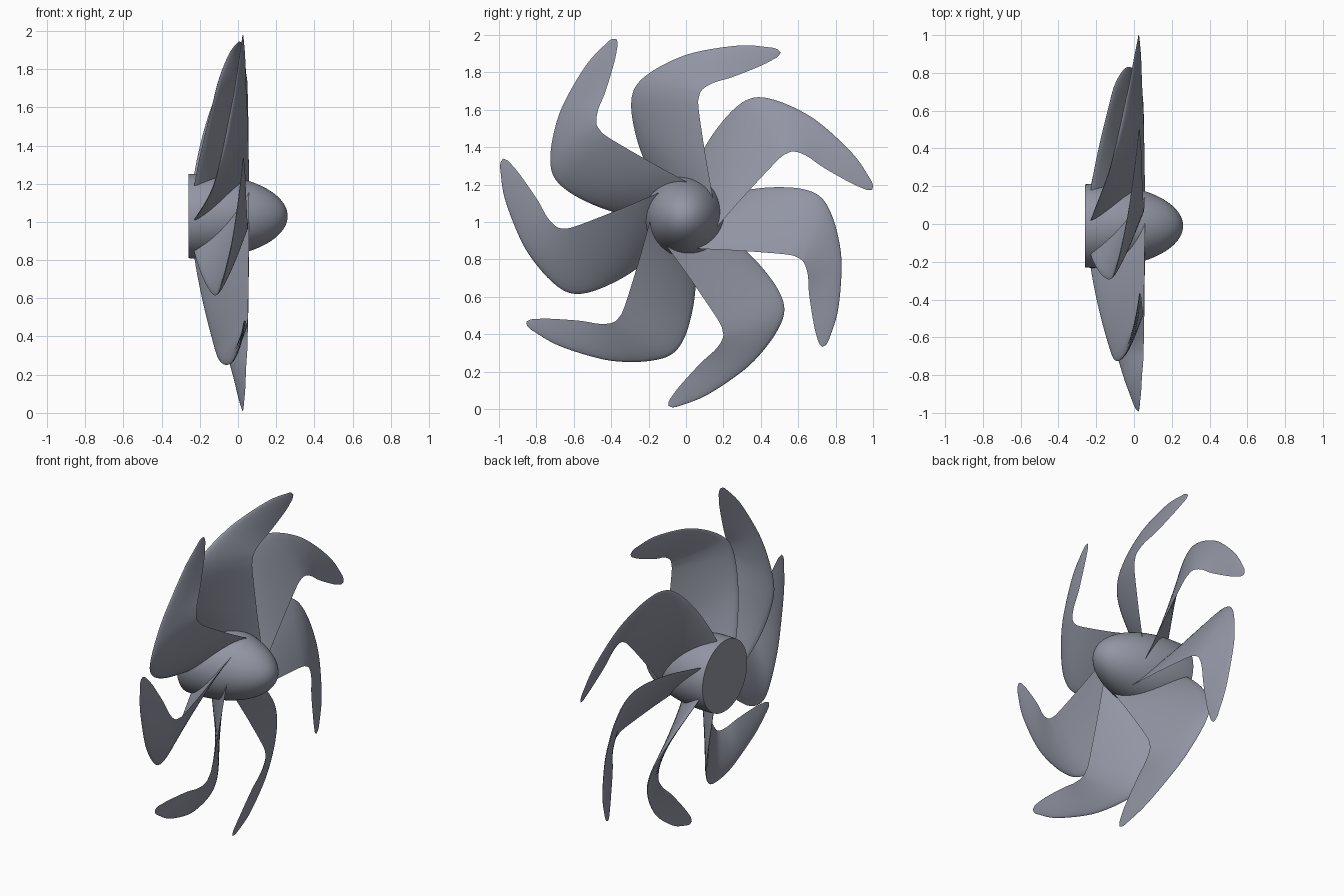
import bpy, bmesh, math
from mathutils import Vector, Matrix

if "Cube" in bpy.data.objects:
    bpy.data.objects.remove(bpy.data.objects["Cube"])

CENTRE = Vector((0, -0.01, 1.03))
BLADES = 7

metal = bpy.data.materials.new("dark_metal")
metal.diffuse_color = (0.29, 0.305, 0.37, 1)
metal.use_nodes = True
metal.node_tree.nodes["Principled BSDF"].inputs["Base Color"].default_value = metal.diffuse_color

def finish(bm, name, angle):
    bmesh.ops.remove_doubles(bm, verts=bm.verts, dist=0.0004)
    bmesh.ops.recalc_face_normals(bm, faces=bm.faces)
    me = bpy.data.meshes.new(name)
    bm.to_mesh(me)
    bm.free()
    me.materials.append(metal)
    ob = bpy.data.objects.new(name, me)
    bpy.context.collection.objects.link(ob)
    bpy.ops.object.select_all(action='DESELECT')
    ob.select_set(True)
    bpy.context.view_layer.objects.active = ob
    bpy.ops.object.shade_smooth_by_angle(angle=math.radians(angle))
    ob.location = CENTRE
    return ob

def spline(pts, steps):
    """Smooth curve through the points (Catmull-Rom)."""
    p = [pts[0] * 2 - pts[1]] + pts + [pts[-1] * 2 - pts[-2]]
    out = []
    for i in range(1, len(p) - 2):
        a, b, c, d = p[i - 1:i + 3]
        for k in range(steps):
            t = k / steps
            out.append(0.5 * (2 * b + (c - a) * t + (2 * a - 5 * b + 4 * c - d) * t * t
                              + (3 * b - a - 3 * c + d) * t ** 3))
    return out + [pts[-1]]

# Hub: half ellipsoid with a flat back
bm = bmesh.new()
prof = [(-0.26, 0.0), (-0.26, 0.22), (-0.23, 0.222)]
prof += [(-0.2 + 0.46 * math.sin(a), 0.222 * math.cos(a))
         for a in (math.pi / 2 * i / 20 for i in range(21))]
vs = [bm.verts.new((x, 0, r)) for x, r in prof]
es = [bm.edges.new(e) for e in zip(vs, vs[1:])]
bmesh.ops.spin(bm, geom=vs + es, cent=(0, 0, 0), axis=(1, 0, 0),
               angle=2 * math.pi, steps=64, use_duplicate=False)
finish(bm, "hub", 40)

# Blade edges as (x, y, z) about the hub axis, root to tip
outer = [(-.235, -.14, .13), (-.21, -.20, .265), (-.175, -.255, .42), (-.135, -.283, .58),
         (-.108, -.262, .69), (-.08, -.175, .773), (-.048, -.03, .848), (-.022, .11, .888),
         (.005, .31, .914), (.02, .45, .904), (.024, .497, .894), (.027, .516, .875)]
inner = [(.06, .165, .03), (.058, .145, .15), (.056, .115, .32), (.053, .078, .57),
         (.051, .08, .64), (.05, .10, .68), (.048, .16, .715), (.043, .26, .745),
         (.038, .41, .805), (.033, .475, .838), (.03, .502, .855), (.027, .516, .875)]
O = spline([Vector(p) for p in outer], 6)
I = spline([Vector(p) for p in inner], 6)

# Blade: thin rounded sections lofted between the two edges
def blade(name, turn):
    bm = bmesh.new()
    n, rings = 12, []
    rot = Matrix.Rotation(turn, 3, 'X')
    for i, (a, b) in enumerate(zip(O, I)):
        lo, hi = max(i - 1, 0), min(i + 1, len(O) - 1)
        along = (O[hi] + I[hi]) - (O[lo] + I[lo])
        nrm = (b - a).cross(along)
        nrm = nrm.normalized() if nrm.length > 1e-7 else Vector((1, 0, 0))
        half = min(0.013, 0.045 * (b - a).length)
        up, down = [], []
        for k in range(n + 1):
            s = (1 - math.cos(math.pi * k / n)) / 2
            t = half * 2.6 * math.sqrt(s) * (1 - s)
            mid = a.lerp(b, s)
            up.append(mid + nrm * t)
            down.append(mid - nrm * t)
        ring = up + down[-2:0:-1]
        rings.append([bm.verts.new(rot @ p) for p in ring])
    m = len(rings[0])
    for r, q in zip(rings, rings[1:]):
        for k in range(m):
            bm.faces.new((r[k], r[(k + 1) % m], q[(k + 1) % m], q[k]))
    bm.faces.new(rings[0])
    finish(bm, name, 50)

for i in range(BLADES):
    blade(f"blade_{i + 1}", 2 * math.pi * i / BLADES)
